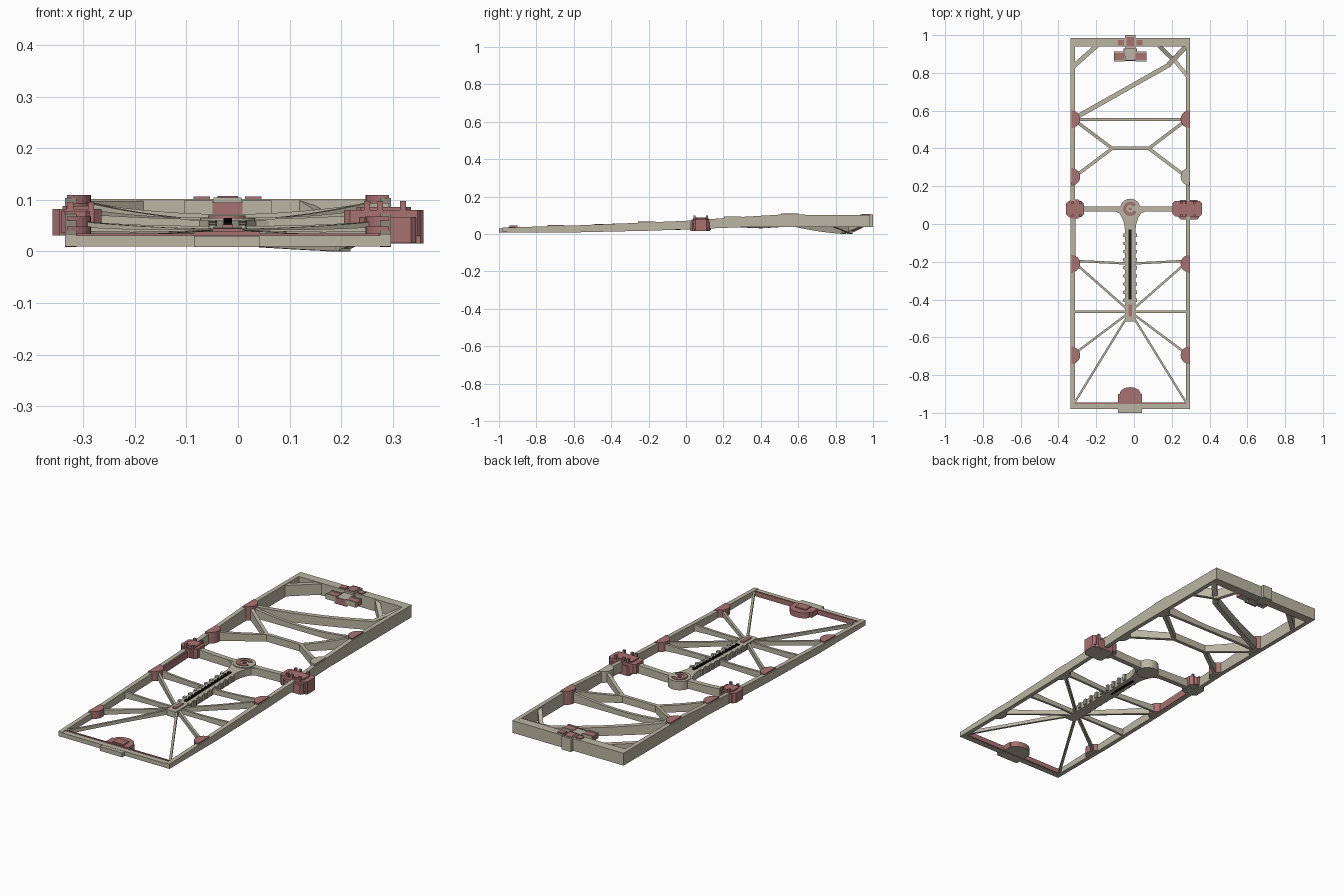
import bpy, bmesh, math
from mathutils import Vector

if "Cube" in bpy.data.objects:
    bpy.data.objects.remove(bpy.data.objects["Cube"])


def material(name, col):
    m = bpy.data.materials.new(name)
    m.diffuse_color = (*col, 1)
    m.use_nodes = True
    m.node_tree.nodes["Principled BSDF"].inputs["Base Color"].default_value = m.diffuse_color
    return m


BEIGE = material("warm beige", (0.50, 0.47, 0.37))
PINK = material("dusty red", (0.40, 0.17, 0.17))
BLACK = material("black", (0.008, 0.008, 0.008))
CX = -0.02                      # centre line of the frame
L, R = -0.335, 0.297            # outer faces of the side rails
TOP = [(-1, .033), (-.6, .045), (0, .07), (.3, .091), (.5, .103), (1, .101)]
BOT = [(-1, .009), (-.6, .008), (-.2, .017), (.1, .028), (.3, .036), (1, .038)]


def lerp(table, y):
    for (a, za), (b, zb) in zip(table, table[1:]):
        if y <= b:
            return za + (zb - za) * (y - a) / (b - a)
    return table[-1][1]


def zt(y): return lerp(TOP, y)
def zb(y): return lerp(BOT, y)


def finish(name, bm, mat, pale_base=False):
    bmesh.ops.recalc_face_normals(bm, faces=bm.faces)
    me = bpy.data.meshes.new(name)
    me.materials.append(mat)
    if pale_base:               # beige underside on red parts
        me.materials.append(BEIGE)
        for f in bm.faces:
            f.normal_update()
            f.material_index = 1 if f.normal.z < -0.9 else 0
    bm.to_mesh(me)
    bm.free()
    ob = bpy.data.objects.new(name, me)
    bpy.context.collection.objects.link(ob)
    return ob


def prism(name, pts, z0, z1, mat, pale_base=False):
    """Vertical prism; z0 and z1 may be numbers or functions of y."""
    z = lambda v, y: v(y) if callable(v) else v
    bm = bmesh.new()
    lo = [bm.verts.new((x, y, z(z0, y))) for x, y in pts]
    hi = [bm.verts.new((x, y, z(z1, y))) for x, y in pts]
    bm.faces.new(lo)
    bm.faces.new(hi)
    for i in range(len(pts)):
        j = (i + 1) % len(pts)
        bm.faces.new((lo[i], lo[j], hi[j], hi[i]))
    return finish(name, bm, mat, pale_base)


def box(name, x0, x1, y0, y1, z0, z1, mat, pale_base=False):
    return prism(name, [(x0, y0), (x1, y0), (x1, y1), (x0, y1)], z0, z1, mat, pale_base)


def chamfered(name, x0, x1, y0, y1, z0, z1, c, mat, pale_base=False):
    p = [(x0 + c, y0), (x1 - c, y0), (x1, y0 + c), (x1, y1 - c),
         (x1 - c, y1), (x0 + c, y1), (x0, y1 - c), (x0, y0 + c)]
    return prism(name, p, z0, z1, mat, pale_base)


def arc(cx, cy, r, a0, a1, n=16, ry=None):
    return [(cx + r * math.cos(math.radians(a0 + (a1 - a0) * i / n)),
             cy + (ry or r) * math.sin(math.radians(a0 + (a1 - a0) * i / n)))
            for i in range(n + 1)]


def strut(name, a, b, w, za, zb_, sag=0.0, arch=0.0, n=8):
    """Flat bar from a to b; za and zb_ are (bottom, top) at each end."""
    a, b = Vector(a), Vector(b)
    side = (b - a).normalized()
    side = Vector((-side.y, side.x)) * w / 2
    bm = bmesh.new()
    rings = []
    for i in range(n + 1):
        t = i / n
        c, k = a.lerp(b, t), 4 * t * (1 - t)
        lo = za[0] + (zb_[0] - za[0]) * t + arch * k
        hi = za[1] + (zb_[1] - za[1]) * t - sag * k
        rings.append([bm.verts.new((c.x + s * side.x, c.y + s * side.y, z))
                      for s, z in ((-1, lo), (1, lo), (1, hi), (-1, hi))])
    for p, q in zip(rings, rings[1:]):
        for i in range(4):
            j = (i + 1) % 4
            bm.faces.new((p[i], p[j], q[j], q[i]))
    bm.faces.new(rings[0])
    bm.faces.new(rings[-1])
    return finish(name, bm, BEIGE)


def ends(y): return (zb(y) + .003, zt(y) - .002)


# Side rails follow the rising side profile
ys = [-.98, -.6, -.2, 0, .1, .3, .5, .985]
for name, x0 in (("left_rail", L), ("right_rail", R - .022)):
    x1 = x0 + .022
    bm = bmesh.new()
    rings = [[bm.verts.new(p) for p in ((x0, y, zb(y)), (x1, y, zb(y)), (x1, y, zt(y)), (x0, y, zt(y)))]
             for y in ys]
    for p, q in zip(rings, rings[1:]):
        for i in range(4):
            j = (i + 1) % 4
            bm.faces.new((p[i], p[j], q[j], q[i]))
    bm.faces.new(rings[0])
    bm.faces.new(rings[-1])
    finish(name, bm, BEIGE)

# End bars with centre tabs
box("front_bar", L, R, -.98, -.95, .009, .031, BEIGE)
box("front_bar_lining", L + .02, R - .02, -.952, -.945, .010, .035, PINK)
box("front_tab", -.085, .042, -1, -.95, .008, .03, BEIGE)
box("back_bar", L, R, .94, .985, .038, .101, BEIGE)
box("back_tab", -.047, .007, .93, 1, .036, .104, BEIGE)

# Front catch: rectangle with rounded inner edge
prism("front_catch", [(-.085, -.95), (.042, -.95), (.042, -.9)] + arc(CX, -.9, .055, 0, 180, 16, .036)
      + [(-.085, -.9)], .010, .038, PINK, True)
box("front_catch_step", -.05, .01, -.945, -.9, .036, .044, PINK)

# Half-round pads along both rails
for y in (-.695, -.21, .25, .555):
    for s, x in ((-90, L + .004), (90, R - .004)):
        pale = y == .25 and s == 90
        prism("rail_pad", arc(x, y, .046, s, s + 180, 14), zb(y) + .002, zt(y) + .006,
              BEIGE if pale else PINK, not pale)
box("left_rail_lining", L + .02, L + .026, -.2, .03, lambda y: zb(y) + .004, lambda y: zt(y) - .008, PINK)

# Central spine, with a flare into the hub
half = [(.024, -.515), (.028, -.50), (.028, -.03), (.032, .0), (.042, .03), (.055, .055), (.08, .067)]
outline = [(CX + x, y) for x, y in half] + [(CX + .08, .093)] + [(CX - .08, .093)] \
    + [(CX - x, y) for x, y in reversed(half)]
spine_top = lambda y: .060 + .028 * min(y, 0)
spine_bot = lambda y: .024 + .018 * min(y, 0)
prism("spine", outline, spine_bot, spine_top, BEIGE)
for i in range(9):
    y = -.06 - i * .043
    for s in (-1, 1):
        x = CX + s * .029
        chamfered("spine_lug", x - .008, x + .008, y - .009, y + .009,
                  spine_bot(y) + .006, spine_top(y) + .002, .003, BEIGE)
prism("spine_slot", [(CX - .008, -.4), (CX + .008, -.4), (CX + .008, -.03), (CX - .008, -.03)],
      spine_bot(-.2), lambda y: spine_top(y) + .001, BLACK)
for i in range(14):
    y = -.044 - i * .0263
    box("slot_contact", CX - .008, CX + .008, y - .007, y + .007, spine_top(y), spine_top(y) + .006, BLACK)
box("spine_key", CX - .01, CX + .01, -.49, -.425, .044, .052, PINK)

# Hub and cross beam
prism("hub", arc(CX, .08, .054, 0, 345, 23), .02, .065, BEIGE)
prism("hub_ring", arc(CX, .08, .038, 35, 335, 20) + arc(CX, .08, .02, 335, 35, 20), .06, .069, PINK)
prism("hub_pin", arc(CX, .08, .009, 0, 330, 11), .06, .069, PINK)
strut("cross_beam_left", (-.32, .08), (CX, .08), .026, (.028, .074), (.022, .062), .003)
strut("cross_beam_right", (.28, .08), (CX, .08), .026, (.028, .074), (.022, .062), .003)

# Side blocks at the ends of the cross beam
chamfered("left_block", -.36, -.265, .037, .122, .031, .082, .014, PINK, True)
chamfered("left_block_core", -.345, -.285, .03, .13, .036, .078, .01, PINK, True)
chamfered("left_block_cap", -.34, -.28, .05, .11, .08, .088, .008, PINK)
chamfered("right_block", .205, .36, .04, .122, .03, .08, .012, PINK, True)
chamfered("right_block_base", .235, .345, .025, .128, .016, .066, .01, PINK, True)
chamfered("right_block_outer", .296, .36, .045, .115, .015, .08, .006, PINK, True)
chamfered("right_block_cap", .23, .335, .05, .11, .078, .086, .008, PINK)
for xs, h in (((-.325, -.285), .096), ((.25, .275, .32), .098)):
    for x in xs:
        for y in (.045, .112):
            box("block_post", x - .006, x + .006, y - .006, y + .006, .07, h, PINK)

# Front half: spokes fanning out from the spine node
for x in (L + .015, R - .015):
    s = 1 if x > 0 else -1
    node = (CX, -.465)
    for y in (-.20, -.465, -.69, -.955):
        strut("spoke", (x, y), node, .012 if y > -.9 else .011, ends(y), (.018, .044), .004, .003)
    strut("spine_brace", (x, -.195), (CX, -.21), .012, ends(-.2), (.022, .050), .004, .003)

# Back half: straight brace and double-Y brace
strut("straight_brace", (L + .02, .553), (R - .02, .553), .016, (.045, .098), (.045, .098), .026, .002, 12)
for x, nx in ((L + .02, -.115), (R - .02, .078)):
    for y in (.55, .25):
        strut("y_brace_arm", (x, y), (nx, .4), .017, ends(y), (.030, .066), .004)
strut("y_brace_bridge", (-.122, .4), (.085, .4), .018, (.030, .066), (.030, .066))

# Long diagonal, dipping to its low node near the back right corner
low = (0, .045)
strut("long_diagonal", (L + .02, .56), (.19, .845), .024, (.045, .1), low, .012, -.006, 12)
strut("diagonal_tail", (.18, .839), (.285, .95), .026, low, (.04, .1))
strut("corner_brace_back", (.21, .868), (.125, .95), .022, low, (.04, .1))
strut("corner_brace_side", (.20, .885), (.285, .78), .02, low, (.04, .1))
strut("corner_brace_left", (-.32, .835), (-.19, .95), .024, (.042, .098), (.042, .098))

# Back latch: arm, carriage with red faces, and buttons
box("latch_arm", -.047, .007, .87, .95, .062, .094, BEIGE)
box("latch_core", -.055, .015, .89, .93, .062, .092, PINK, True)
for x in (-.077, .037):
    box("latch_shoe", x - .028, x + .028, .866, .908, .07, .095, PINK, True)
    for dy in (.861, .905):
        box("latch_lip", x - .028, x + .028, dy, dy + .008, .072, .099, BEIGE)
    box("latch_button", x + (.007 if x < 0 else -.007) - .016, x + (.007 if x < 0 else -.007) + .016,
        .945, .975, .099, .106, PINK)
box("latch_face", -.055, .015, .862, .868, .062, .095, PINK)
box("latch_plate", -.04, 0, .94, .99, .102, .107, PINK)
